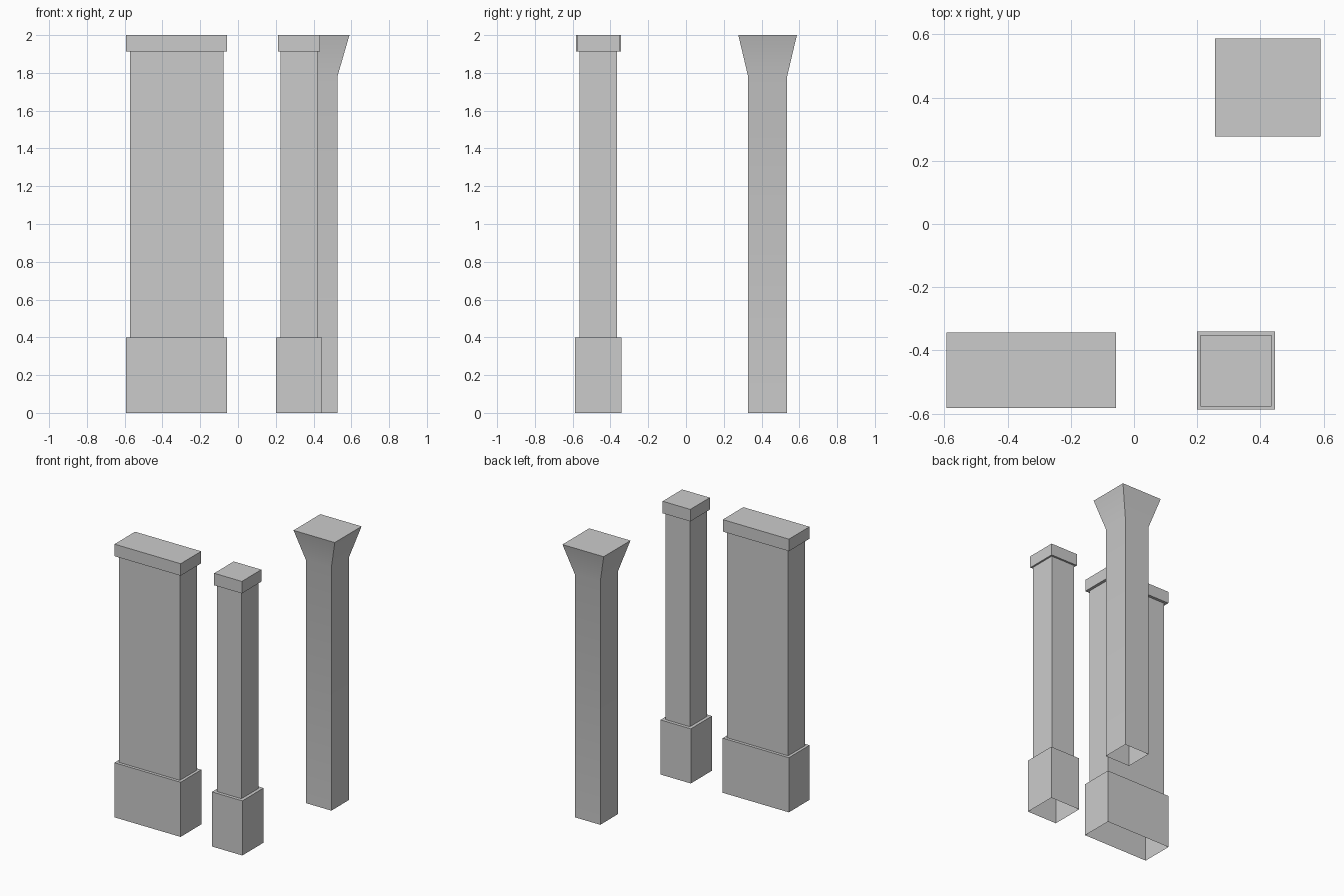
import bpy, bmesh, math

if "Cube" in bpy.data.objects:
    bpy.data.objects.remove(bpy.data.objects["Cube"])


def column(name, cx, cy, rings):
    """Loft rectangular rings (half x, half y, z); top capped, bottom left open."""
    bm = bmesh.new()
    previous = None
    for hx, hy, z in rings:
        ring = [bm.verts.new((sx * hx, sy * hy, z))
                for sx, sy in ((-1, -1), (1, -1), (1, 1), (-1, 1))]
        if previous:
            for i in range(4):
                j = (i + 1) % 4
                bm.faces.new((previous[i], previous[j], ring[j], ring[i]))
        previous = ring
    bm.faces.new(previous)
    mesh = bpy.data.meshes.new(name)
    bm.to_mesh(mesh)
    bm.free()
    obj = bpy.data.objects.new(name, mesh)
    obj.location = (cx, cy, 0)
    bpy.context.collection.objects.link(obj)
    return obj


def stepped_profile(base, shaft, cap):
    """Plinth, shaft and cap with flat ledges between them."""
    return [(*base, 0), (*base, 0.4), (*shaft, 0.4),
            (*shaft, 1.912), (*cap, 1.912), (*cap, 2.0)]


# Wide pillar with plinth and cap
column("wide_pillar", -0.325, -0.463,
       stepped_profile((0.268, 0.12), (0.247, 0.098), (0.268, 0.119)))

# Narrow square pillar with plinth and cap
column("narrow_pillar", 0.323, -0.464,
       stepped_profile((0.123, 0.123), (0.099, 0.099), (0.112, 0.113)))

# Plain pillar with a flared top, softly shaded across the flare
flared = column("flared_pillar", 0.423, 0.432,
                [(0.103, 0.103, 0), (0.103, 0.103, 1.78), (0.167, 0.155, 2.0)])
bpy.context.view_layer.objects.active = flared
flared.select_set(True)
bpy.ops.object.shade_smooth_by_angle(angle=math.radians(30))
